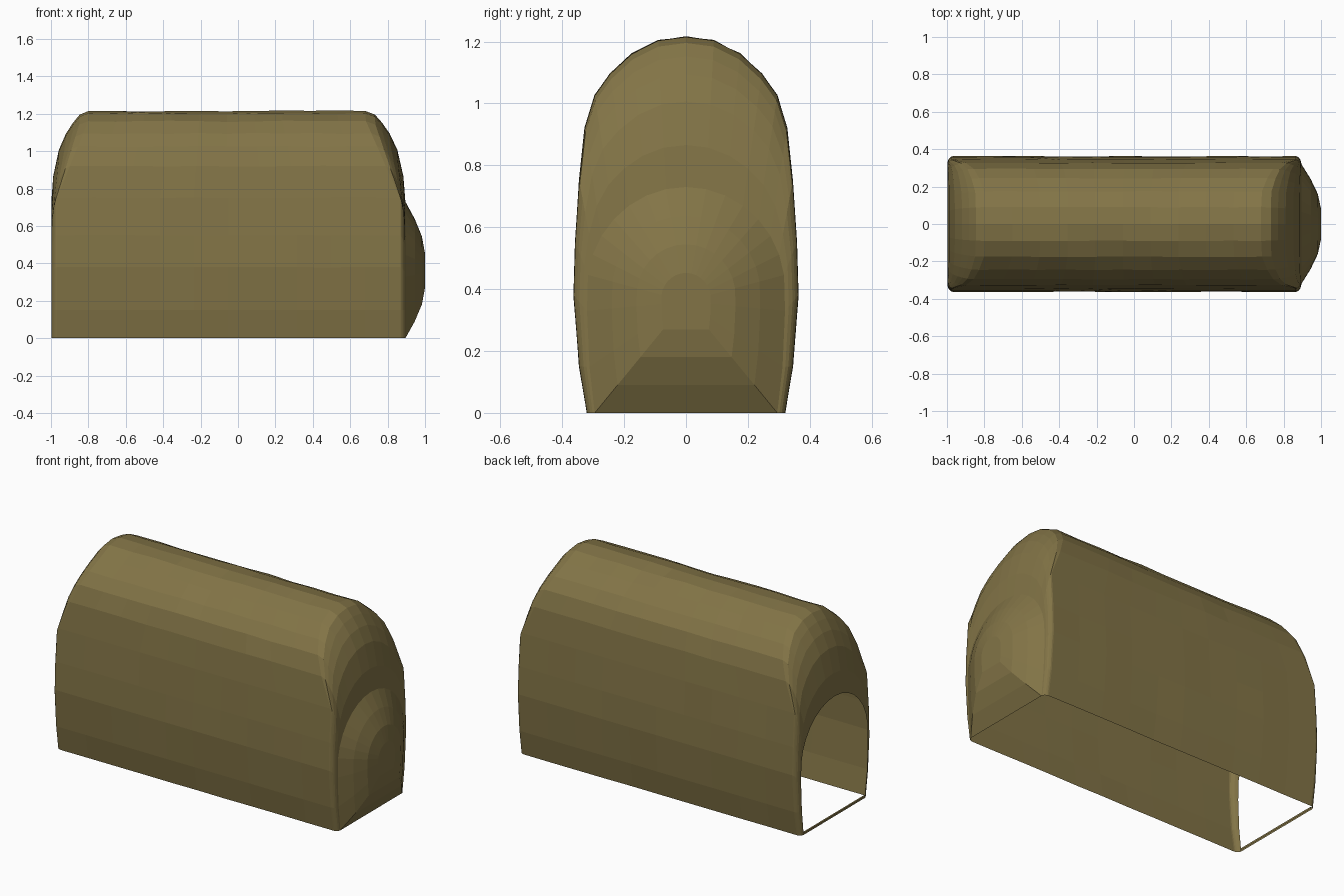
import bpy, bmesh, math, random
from mathutils import Vector

if "Cube" in bpy.data.objects:
    bpy.data.objects.remove(bpy.data.objects["Cube"])

random.seed(4)
mat = bpy.data.materials.new("olive canvas")
mat.diffuse_color = (0.225, 0.175, 0.062, 1)
mat.use_nodes = True
mat.node_tree.nodes["Principled BSDF"].inputs["Base Color"].default_value = mat.diffuse_color


def mirrored(half):
    """Arch from the +y foot over the top to the -y foot."""
    return half + [(-y, z) for y, z in reversed(half[:-1])]


# outer cross-section and door arch, with matching point counts
section = mirrored([(.32, 0), (.345, .15), (.363, .38), (.358, .55), (.345, .75), (.327, .92),
                    (.295, 1.025), (.245, 1.095), (.175, 1.16), (.09, 1.203), (0, 1.215)])
arch = [(.295, 0), (.312, .15), (.32, .33)]
for i in range(8):
    a = math.radians(8 + 82 * i / 7)
    arch.append((.32 * math.cos(a), .40 + .33 * math.sin(a)))
arch[-1] = (0, .73)
arch = mirrored(arch)


def make_object(name, rings, closed=False, cap=False):
    bm = bmesh.new()
    rows = [[bm.verts.new(p) for p in r] for r in rings]
    for a, b in zip(rows, rows[1:]):
        n = len(a)
        for i in range(n if closed else n - 1):
            j = (i + 1) % n
            bm.faces.new((a[i], a[j], b[j], b[i]))
    if cap:
        bm.faces.new(rows[-1])
    bmesh.ops.recalc_face_normals(bm, faces=bm.faces)
    # turn the surface outward from the middle of the shelter
    c = Vector((0, 0, .4))
    if sum((f.calc_center_median() - c).dot(f.normal) * f.calc_area() for f in bm.faces) < 0:
        bmesh.ops.reverse_faces(bm, faces=bm.faces)
    me = bpy.data.meshes.new(name)
    bm.to_mesh(me)
    bm.free()
    me.materials.append(mat)
    ob = bpy.data.objects.new(name, me)
    bpy.context.collection.objects.link(ob)
    return ob


def inset(z, foot, top):
    """How far the end wall rounds back from its plane at height z."""
    return foot + (top - foot) * min(1, max(0, (z - .75) / .42))


def end_rings(x_end, sign, top, steps):
    rings = []
    for f, r in steps:
        ring = []
        for (sy, sz), (ay, az) in zip(section, arch):
            ring.append((x_end - sign * inset(sz, .03, top) * r,
                         sy + (ay - sy) * f, sz + (az - sz) * f))
        rings.append(ring)
    return rings


steps = [(0, 1), (.04, .76), (.13, .58), (.25, .39), (.43, .2), (.72, .05), (1, 0)]
left = end_rings(-.998, -1, .20, steps)
right = end_rings(.895, 1, .215, steps)

# slightly sagging canvas between the two ends
body = []
n = 10
for k in range(1, n):
    ring = []
    for i, (y, z) in enumerate(section):
        x = left[0][i][0] + (right[0][i][0] - left[0][i][0]) * k / n
        wob = random.uniform(-.006, .004)
        ring.append((x, y * (1 + wob), z * (1 + wob * .6)))
    body.append(ring)
make_object("canvas_shell", left[::-1] + body + right)

# rounded bulge closing the right end
bulge = []
for s, x in [(1, .895), (.75, .945), (.5, .983), (.25, 1.0)]:
    bulge.append([(x, y * s, .36 + (z - .36) * s) for y, z in arch])
make_object("end_bulge", bulge, closed=True, cap=True)

# thin sill across the open doorway
make_object("door_sill", [[(-.998, -.295, 0), (-.998, .295, 0)],
                          [(-.998, -.295, .012), (-.998, .295, .012)],
                          [(-.988, -.295, .012), (-.988, .295, .012)],
                          [(-.988, -.295, 0), (-.988, .295, 0)]])
